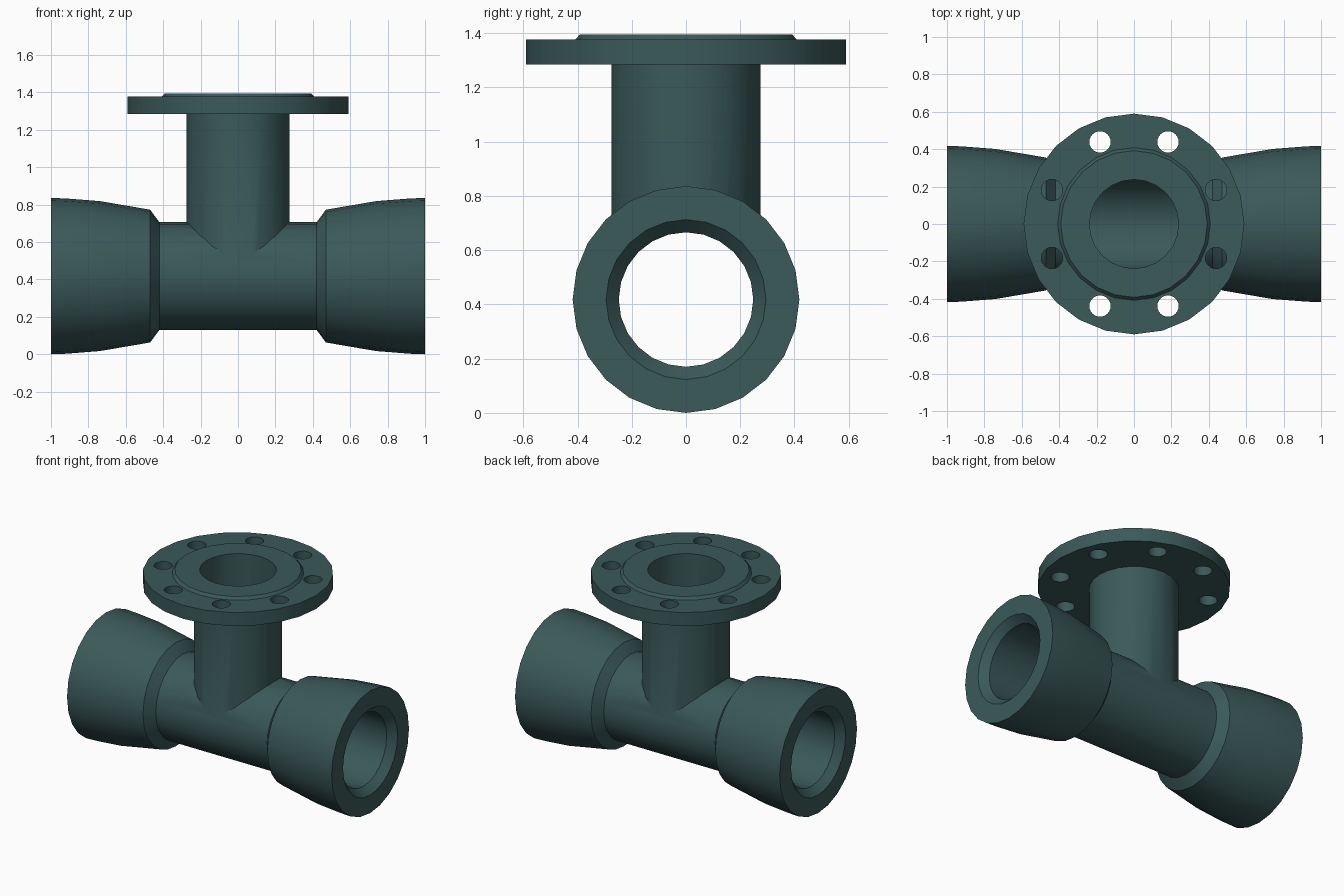
import bpy, bmesh
from math import pi, sin, cos, radians
from mathutils import Matrix

if "Cube" in bpy.data.objects:
    bpy.data.objects.remove(bpy.data.objects["Cube"])

AXIS_Z = 0.418
SIDES = 24


def lathe(name, profile, matrix=None, sides=SIDES):
    """Closed solid of revolution about z from (height, radius) points."""
    bm = bmesh.new()
    rings = [[bm.verts.new((r * cos(2 * pi * i / sides), r * sin(2 * pi * i / sides), h))
              for i in range(sides)] for h, r in profile]
    for a, b in zip(rings, rings[1:]):
        for i in range(sides):
            j = (i + 1) % sides
            bm.faces.new((a[i], a[j], b[j], b[i]))
    bm.faces.new(rings[0][::-1])
    bm.faces.new(rings[-1])
    bmesh.ops.recalc_face_normals(bm, faces=bm.faces)
    if matrix:
        bm.transform(matrix)
    mesh = bpy.data.meshes.new(name)
    bm.to_mesh(mesh)
    bm.free()
    obj = bpy.data.objects.new(name, mesh)
    bpy.context.collection.objects.link(obj)
    return obj


def boolean(target, tool, operation):
    mod = target.modifiers.new(operation.lower(), 'BOOLEAN')
    mod.operation = operation
    mod.solver = 'EXACT'
    mod.object = tool
    bpy.context.view_layer.objects.active = target
    bpy.ops.object.modifier_apply(modifier=mod.name)
    bpy.data.objects.remove(tool)


def both_ends(half):
    """Mirror a half profile running from the outer end to the middle."""
    return [(-h, r) for h, r in half] + half[::-1]


along_x = Matrix.Translation((0, 0, AXIS_Z)) @ Matrix.Rotation(pi / 2, 4, 'Y')

# Main run with a flared bell at each end
tee = lathe("flanged_pipe_tee", both_ends(
    [(1.0, 0.418), (0.92, 0.415), (0.74, 0.401), (0.47, 0.355), (0.42, 0.288)]), along_x)

# Branch pipe with flange and raised gasket face
branch = lathe("branch", [(AXIS_Z, 0.275), (1.285, 0.275), (1.285, 0.59), (1.377, 0.59),
                          (1.377, 0.408), (1.395, 0.392)])
boolean(tee, branch, 'UNION')

# Bores: run with chamfered mouths, then branch
boolean(tee, lathe("run_bore", both_ends([(1.01, 0.304), (0.95, 0.248)]), along_x), 'DIFFERENCE')
boolean(tee, lathe("branch_bore", [(AXIS_Z, 0.238), (1.5, 0.238)]), 'DIFFERENCE')

# Ring of eight bolt holes
for k in range(8):
    a = radians(22.5 + 45 * k)
    place = Matrix.Translation((0.475 * cos(a), 0.475 * sin(a), 0))
    boolean(tee, lathe("bolt_hole", [(1.2, 0.057), (1.5, 0.057)], place), 'DIFFERENCE')

# Dark green-grey paint
paint = bpy.data.materials.new("dark_green_paint")
paint.diffuse_color = (0.043, 0.1, 0.1, 1)
paint.use_nodes = True
paint.node_tree.nodes["Principled BSDF"].inputs["Base Color"].default_value = paint.diffuse_color
tee.data.materials.clear()
tee.data.materials.append(paint)

bpy.ops.object.select_all(action='DESELECT')
tee.select_set(True)
bpy.context.view_layer.objects.active = tee
bpy.ops.object.shade_smooth_by_angle(angle=radians(30))
